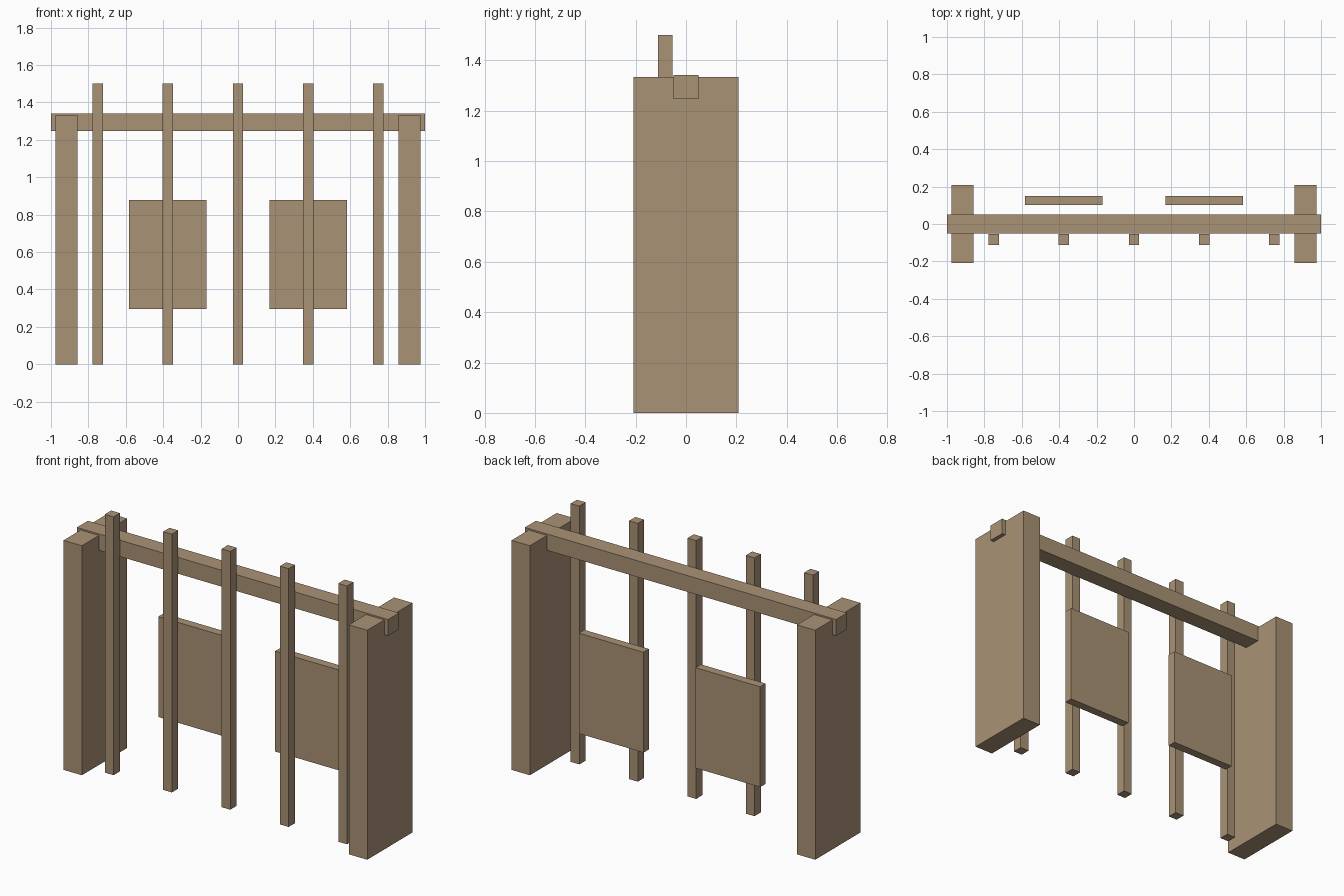
import bpy

default_cube = bpy.data.objects.get("Cube")
if default_cube:
    bpy.data.objects.remove(default_cube, do_unlink=True)

# Single timber colour
wood = bpy.data.materials.new("light_brown_wood")
wood.use_nodes = True
colour = (0.40, 0.29, 0.18, 1)
wood.diffuse_color = colour
wood.node_tree.nodes["Principled BSDF"].inputs["Base Color"].default_value = colour


def box(name, size, centre):
    bpy.ops.mesh.primitive_cube_add(size=1, location=centre)
    obj = bpy.context.object
    obj.name = name
    obj.scale = size
    bpy.ops.object.transform_apply(location=False, rotation=False, scale=True)
    obj.data.materials.append(wood)
    return obj


# Horizontal beam running through both end pillars
box("top_beam", (2, 0.101, 0.095), (0, 0, 1.294))

# End pillars and hanging panels, mirrored left and right
for side, x in (("left", 1), ("right", -1)):
    box(side + "_pillar", (0.118, 0.415, 1.333), (x * 0.917, 0, 0.6665))
    box(side + "_panel", (0.415, 0.05, 0.583), (x * 0.375, 0.126, 0.586))

# Row of slender posts in front of the beam
for i in range(5):
    box(f"front_post_{i + 1}", (0.056, 0.058, 1.5), ((i - 2) * 0.375, -0.082, 0.75))
